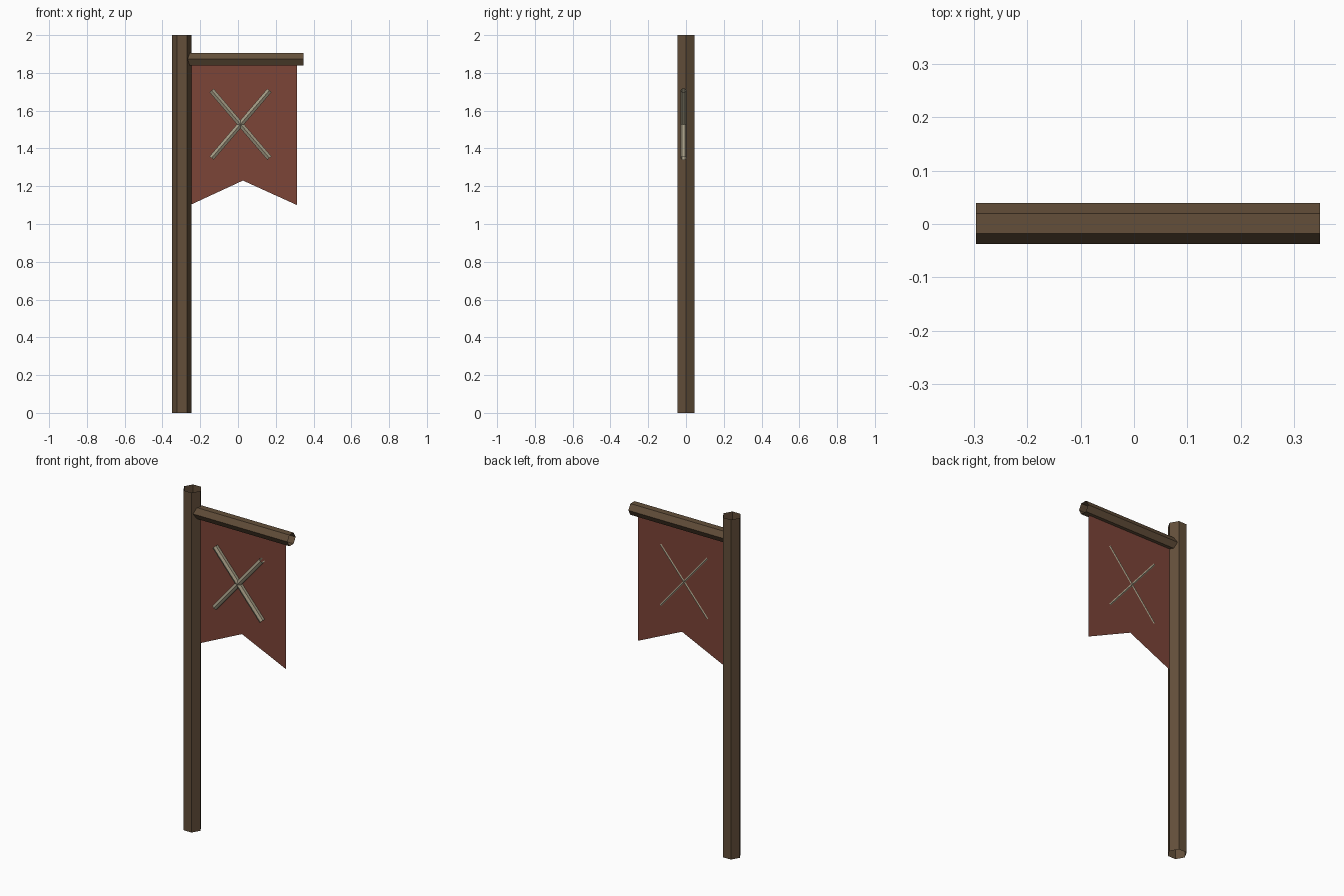
import bpy
from mathutils import Vector
from math import cos, sin, pi

if "Cube" in bpy.data.objects:
    bpy.data.objects.remove(bpy.data.objects["Cube"])


def material(name, rgb):
    m = bpy.data.materials.new(name)
    m.diffuse_color = (*rgb, 1)
    m.use_nodes = True
    m.node_tree.nodes["Principled BSDF"].inputs["Base Color"].default_value = m.diffuse_color
    return m


WOOD = material("dark wood", (0.125, 0.078, 0.042))
CLOTH = material("red cloth", (0.20, 0.058, 0.039))
BONE = material("pale bone", (0.36, 0.32, 0.225))


def add_mesh(name, verts, faces, mat):
    me = bpy.data.meshes.new(name)
    me.from_pydata(verts, [], faces)
    me.materials.append(mat)
    ob = bpy.data.objects.new(name, me)
    bpy.context.collection.objects.link(ob)
    return ob


def hex_tube(name, start, end, radius, ridge, mat):
    """Open six-sided tube with one edge pointing along ridge."""
    start, end, u = Vector(start), Vector(end), Vector(ridge)
    v = (end - start).normalized().cross(u)
    ring = [radius * (cos(i * pi / 3) * u + sin(i * pi / 3) * v) for i in range(6)]
    verts = [start + p for p in ring] + [end + p for p in ring]
    faces = [(i, (i + 1) % 6, (i + 1) % 6 + 6, i + 6) for i in range(6)]
    return add_mesh(name, verts, faces, mat)


# Upright pole and crossbar, both with open ends
hex_tube("pole", (-0.2975, 0, 0), (-0.2975, 0, 2), 0.0525, (1, 0, 0), WOOD)
hex_tube("crossbar", (-0.296, 0.001, 1.873), (0.348, 0.001, 1.873), 0.038, (0, 1, 0), WOOD)

# Swallow-tailed cloth hanging from the crossbar
outline = [(-0.255, 1.10), (0.026, 1.23), (0.313, 1.10), (0.313, 1.87), (0.026, 1.87), (-0.255, 1.87)]
add_mesh("banner_cloth", [(x, 0, z) for x, z in outline],
         [(0, 1, 4, 5), (1, 2, 3, 4)], CLOTH)

# Crossed sticks, just poking through the cloth
for side, label in ((1, "rising"), (-1, "falling")):
    hex_tube("stick_" + label,
             (0.013 - side * 0.153, -0.013, 1.528 - 0.179),
             (0.013 + side * 0.153, -0.013, 1.528 + 0.179),
             0.0165, (0, -1, 0), BONE)
